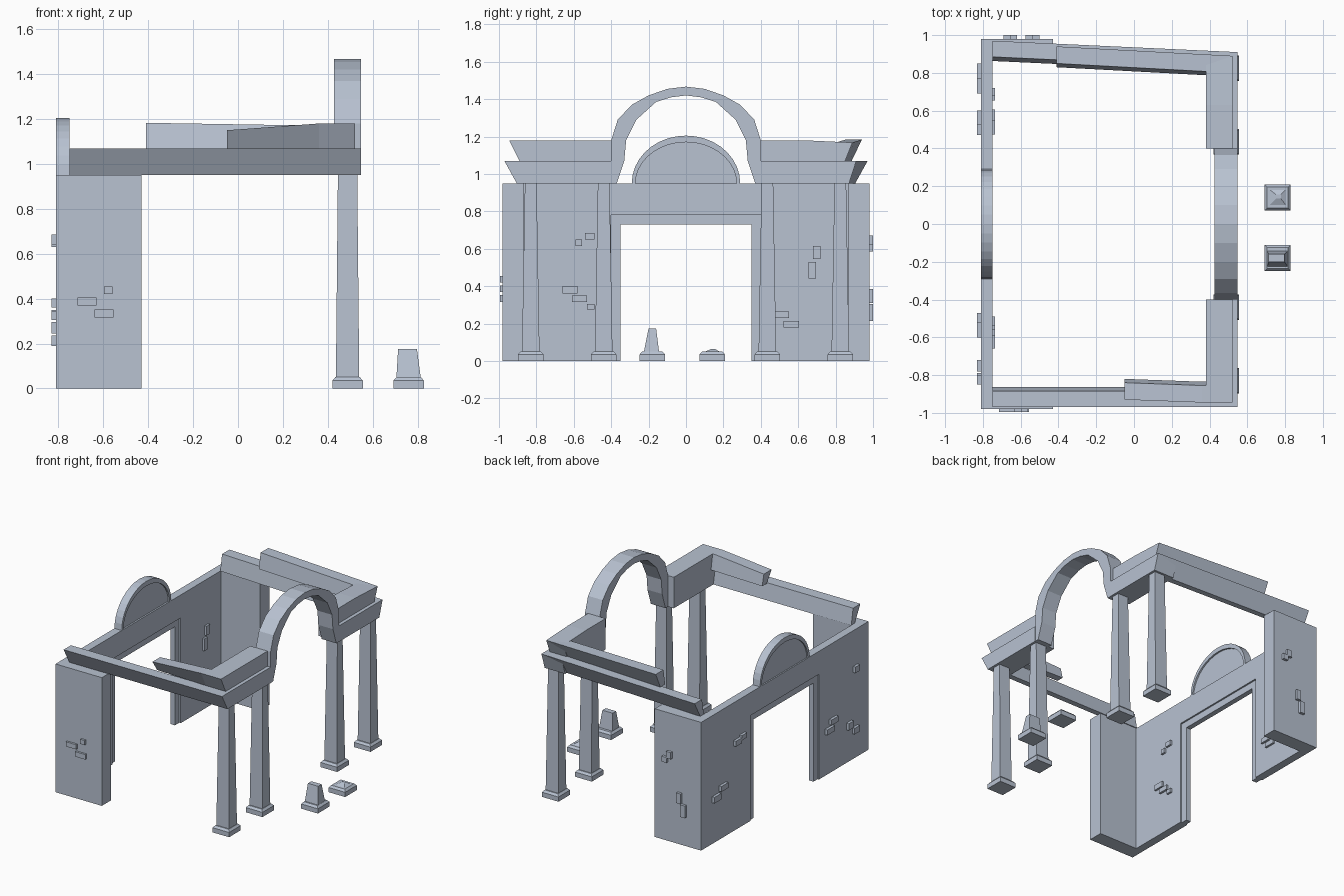
import bpy, bmesh, math

cube = bpy.data.objects.get("Cube")
if cube:
    bpy.data.objects.remove(cube, do_unlink=True)

stone = bpy.data.materials.new("blue_grey_stone")
stone.use_nodes = True
colour = (0.48, 0.54, 0.64, 1)
stone.diffuse_color = colour
stone.node_tree.nodes["Principled BSDF"].inputs["Base Color"].default_value = colour


def loft(name, rings):
    """Skin a row of rings with equal point counts and cap both ends."""
    bm = bmesh.new()
    rows = [[bm.verts.new(p) for p in ring] for ring in rings]
    n = len(rows[0])
    for a, b in zip(rows, rows[1:]):
        for i in range(n):
            j = (i + 1) % n
            bm.faces.new((a[i], a[j], b[j], b[i]))
    bm.faces.new(rows[0])
    bm.faces.new(rows[-1])
    bmesh.ops.recalc_face_normals(bm, faces=bm.faces)
    mesh = bpy.data.meshes.new(name)
    bm.to_mesh(mesh)
    bm.free()
    mesh.materials.append(stone)
    obj = bpy.data.objects.new(name, mesh)
    bpy.context.collection.objects.link(obj)
    return obj


def slab(name, x0, x1, outline):
    """Extrude a (y, z) outline along x."""
    return loft(name, [[(x, y, z) for y, z in outline] for x in (x0, x1)])


def rect(x, y, z, hx, hy):
    return [(x - hx, y - hy, z), (x + hx, y - hy, z),
            (x + hx, y + hy, z), (x - hx, y + hy, z)]


def box(name, x0, x1, y0, y1, z0, z1):
    return slab(name, x0, x1, [(y0, z0), (y1, z0), (y1, z1), (y0, z1)])


def portal(outer, inner, top, lintel):
    return [(-outer, 0), (-outer, top), (outer, top), (outer, 0),
            (inner, 0), (inner, lintel), (-inner, lintel), (-inner, 0)]


def half_oval(ry, rz, steps=18):
    return [(ry * math.cos(math.pi * i / steps), 0.95 + rz * math.sin(math.pi * i / steps))
            for i in range(steps + 1)]


# Rear wall with doorway, recessed door frame and end walls
slab("rear_wall", -0.81, -0.75, portal(0.98, 0.40, 0.95, 0.78))
slab("door_frame", -0.80, -0.762, portal(0.40, 0.35, 0.78, 0.73))
for side, label in ((-1, "right"), (1, "left")):
    box(label + "_end_wall", -0.81, -0.43, side * 0.87, side * 0.98, 0, 0.95)

# Half-round gable above the door
slab("gable_rim", -0.81, -0.75, half_oval(0.29, 0.255) + half_oval(0.27, 0.22)[::-1])
slab("gable_panel", -0.80, -0.762, half_oval(0.272, 0.222))


# Columns on stepped plinths
def plinth(name, x, y):
    loft(name, [rect(x, y, 0, 0.068, 0.068), rect(x, y, 0.035, 0.068, 0.068),
                rect(x, y, 0.05, 0.055, 0.055)])


for i, y in enumerate((-0.83, -0.44, 0.435, 0.825)):
    plinth(f"column_base_{i}", 0.488, y)
    loft(f"column_shaft_{i}", [rect(0.488, y, 0.04, 0.052, 0.047),
                               rect(0.488, y, 0.96, 0.043, 0.031)])

# Broken columns in front
plinth("tall_stump_base", 0.76, -0.18)
loft("tall_stump", [rect(0.76, -0.185, 0.04, 0.055, 0.042),
                    rect(0.755, -0.18, 0.175, 0.042, 0.02)])
plinth("low_stump_base", 0.76, 0.14)
loft("low_stump", [rect(0.76, 0.14, 0.045, 0.052, 0.05),
                   rect(0.765, 0.145, 0.064, 0.012, 0.01)])


# Flared cornices: each section is top outer, top inner, bottom inner, bottom outer
def section(x, side, ys, bottom, top):
    return [(x, side * y, z) for y, z in zip(ys, (top, top, bottom, bottom))]


LOW = (0.97, 0.885, 0.863, 0.905)
HIGH = (0.945, 0.855, 0.835, 0.89)


def shifted(ys, amount):
    return [y + amount for y in ys]


def side_cornice(name, side, ys, bottom, ends):
    loft(name, [section(x, side, shifted(ys, d), bottom, top) for x, d, top in ends])


def front_cornice(name, side, x1, y_top, y_bottom, bottom, top, corner_top):
    def end(yt, yb, zt):
        return [(0.38, yt, zt), (x1, yt, zt), (x1, yb, bottom), (0.38, yb, bottom)]
    loft(name, [end(side * y_top, side * y_bottom, corner_top),
                end(side * 0.63, side * 0.63, top), end(side * 0.4, side * 0.4, top)])


side_cornice("right_lower_cornice", -1, LOW, 0.95, [(-0.75, 0, 1.068), (0.548, 0, 1.068)])
side_cornice("left_lower_cornice", 1, LOW, 0.95, [(-0.75, 0, 1.068), (0.548, -0.06, 1.068)])
side_cornice("right_upper_cornice", -1, HIGH, 1.068,
             [(-0.05, -0.015, 1.15), (0.36, 0, 1.18), (0.522, 0, 1.18)])
side_cornice("left_upper_cornice", 1, HIGH, 1.068,
             [(-0.41, -0.005, 1.183), (0.522, -0.055, 1.168)])
front_cornice("right_front_lower_cornice", -1, 0.548, 0.97, 0.905, 0.95, 1.068, 1.068)
front_cornice("left_front_lower_cornice", 1, 0.548, 0.91, 0.872, 0.95, 1.068, 1.068)
front_cornice("right_front_upper_cornice", -1, 0.522, 0.945, 0.89, 1.068, 1.18, 1.18)
front_cornice("left_front_upper_cornice", 1, 0.522, 0.89, 0.85, 1.068, 1.18, 1.168)

# Front arch, drawn as a half outline and mirrored
outer = [(0.40, 0.95), (0.40, 1.18), (0.365, 1.29), (0.29, 1.37), (0.20, 1.42), (0.10, 1.455)]
inner = [(0.37, 0.95), (0.33, 1.07), (0.32, 1.18), (0.265, 1.29), (0.16, 1.385), (0.08, 1.41)]
arch = outer + [(0, 1.467)] + [(-y, z) for y, z in outer[::-1]]
arch += [(-y, z) for y, z in inner] + [(0, 1.42)] + inner[::-1]
slab("front_arch", 0.427, 0.547, arch)

# Raised bricks: (start, end, bottom, top) along each wall face
inside = [(-.59, -.555, .615, .65), (-.54, -.49, .65, .685), (-.66, -.58, .36, .4),
          (-.61, -.53, .315, .35), (-.53, -.49, .275, .305), (.68, .72, .545, .615),
          (.655, .695, .44, .53), (.475, .55, .23, .265), (.52, .605, .18, .215)]
outside = [(.77, .85, .305, .35), (.69, .77, .36, .4), (.53, .6, .63, .67),
           (.47, .53, .65, .685), (-.6, -.52, .36, .4), (-.56, -.47, .305, .345),
           (-.78, -.72, .245, .295), (-.85, -.79, .19, .235), (-.85, -.8, .64, .685)]
right_end = [(-.715, -.63, .37, .405), (-.597, -.56, .42, .455), (-.64, -.555, .315, .352)]
left_end = [(-.54, -.5, .585, .625), (-.575, -.535, .62, .67),
            (-.655, -.62, .31, .385), (-.69, -.65, .215, .305)]
for i, (a, b, z0, z1) in enumerate(inside):
    box(f"inner_brick_{i}", -0.76, -0.735, a, b, z0, z1)
for i, (a, b, z0, z1) in enumerate(outside):
    box(f"outer_brick_{i}", -0.83, -0.80, a, b, z0, z1)
for i, (a, b, z0, z1) in enumerate(right_end):
    box(f"right_end_brick_{i}", a, b, -0.995, -0.97, z0, z1)
for i, (a, b, z0, z1) in enumerate(left_end):
    box(f"left_end_brick_{i}", a, b, 0.97, 1.0, z0, z1)
